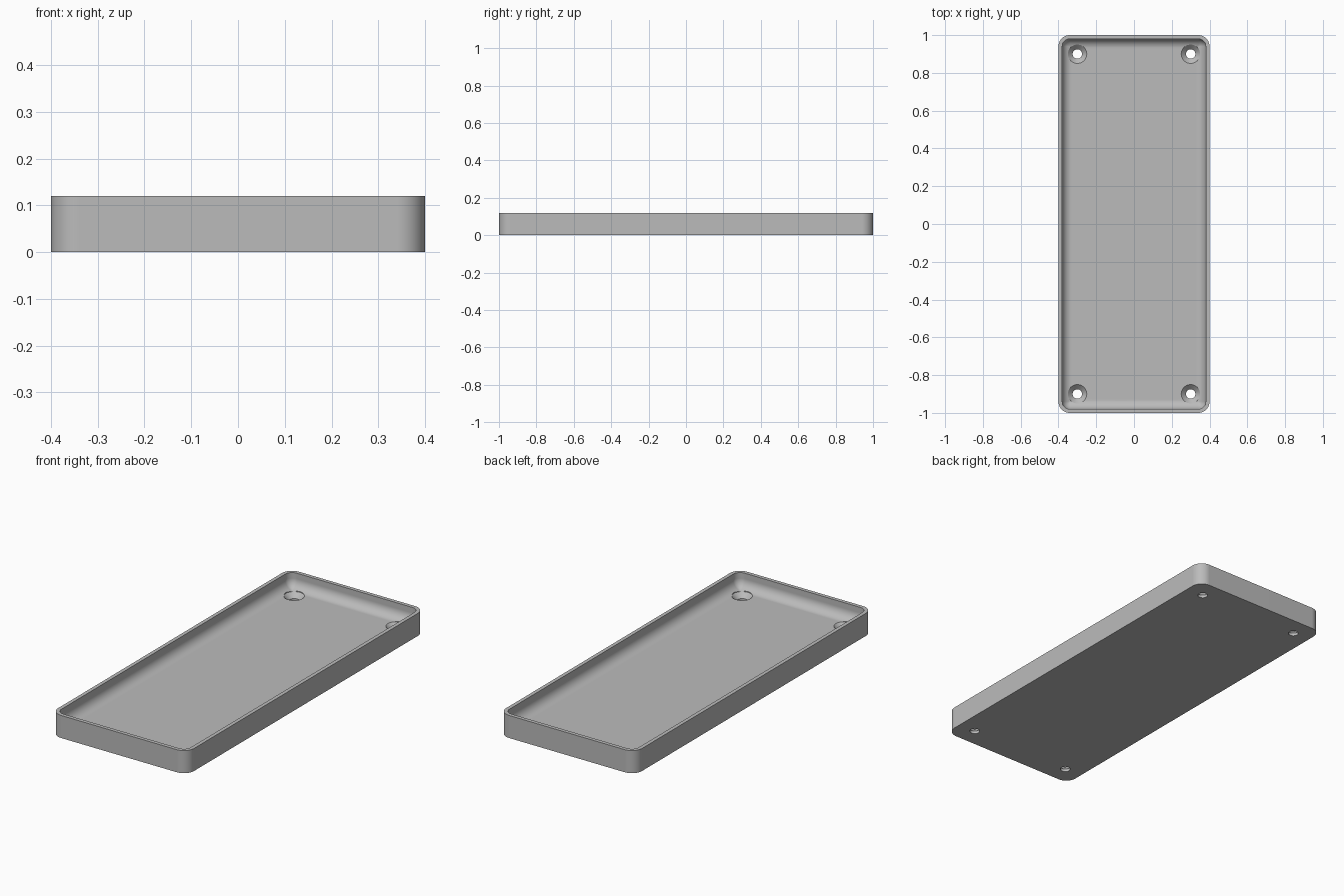
import bpy, bmesh
from math import sin, cos, pi, radians

if "Cube" in bpy.data.objects:
    bpy.data.objects.remove(bpy.data.objects["Cube"])

HALF_X, HALF_Y, HEIGHT = 0.4, 1.0, 0.12
CORNER, WALL, FLOOR, FILLET = 0.06, 0.02, 0.04, 0.05
ARC, STEPS = 12, 10

grey = bpy.data.materials.new("plain grey")
grey.use_nodes = True
colour = (0.5, 0.5, 0.5, 1)
grey.diffuse_color = colour
grey.node_tree.nodes["Principled BSDF"].inputs["Base Color"].default_value = colour


def make_object(name, bm):
    bmesh.ops.remove_doubles(bm, verts=bm.verts, dist=0.0001)
    bmesh.ops.recalc_face_normals(bm, faces=bm.faces)
    mesh = bpy.data.meshes.new(name)
    bm.to_mesh(mesh)
    bm.free()
    mesh.materials.append(grey)
    obj = bpy.data.objects.new(name, mesh)
    bpy.context.collection.objects.link(obj)
    return obj


def rounded_loop(bm, inset, z):
    """Ring of vertices along a rounded rectangle inset from the outline."""
    r = max(CORNER - inset, 0)
    cx, cy = HALF_X - inset - r, HALF_Y - inset - r
    ring = []
    for k, (sx, sy) in enumerate([(1, 1), (-1, 1), (-1, -1), (1, -1)]):
        for i in range(ARC + 1):
            a = (k + i / ARC) * pi / 2
            ring.append(bm.verts.new((sx * cx + r * cos(a), sy * cy + r * sin(a), z)))
    return ring


def circle_loop(bm, x, y, r, z, n=48):
    return [bm.verts.new((x + r * cos(2 * pi * i / n), y + r * sin(2 * pi * i / n), z))
            for i in range(n)]


def skin(bm, rings):
    """Join successive rings with quads and cap both ends."""
    for a, b in zip(rings, rings[1:]):
        for i in range(len(a)):
            j = (i + 1) % len(a)
            bm.faces.new((a[i], a[j], b[j], b[i]))
    bm.faces.new(rings[0])
    bm.faces.new(rings[-1])


# Tray: outer wall, flat rim, inner wall, filleted floor
profile = [(0, 0), (0, HEIGHT), (WALL, HEIGHT)]
for i in range(STEPS + 1):
    a = i / STEPS * pi / 2
    profile.append((WALL + FILLET * (1 - cos(a)), FLOOR + FILLET * (1 - sin(a))))
bm = bmesh.new()
skin(bm, [rounded_loop(bm, inset, z) for inset, z in profile])
tray = make_object("tray", bm)

# Countersunk screw holes in the four corners
bm = bmesh.new()
for x in (-0.3, 0.3):
    for y in (-0.9, 0.9):
        steps = [(0.025, -0.05), (0.025, 0.015), (0.05, FLOOR), (0.05, 0.2)]
        skin(bm, [circle_loop(bm, x, y, r, z) for r, z in steps])
cutter = make_object("screw_hole_cutter", bm)
cutter.hide_render = True

cut = tray.modifiers.new("screw holes", 'BOOLEAN')
cut.operation = 'DIFFERENCE'
cut.object = cutter
cut.solver = 'EXACT'

bpy.ops.object.select_all(action='DESELECT')
tray.select_set(True)
bpy.context.view_layer.objects.active = tray
bpy.ops.object.modifier_apply(modifier=cut.name)
bpy.data.objects.remove(cutter)

# Smooth fillets and corners, flat floor and walls
bpy.ops.object.shade_smooth_by_angle(angle=radians(30))
weighted = tray.modifiers.new("flat faces", 'WEIGHTED_NORMAL')
weighted.keep_sharp = True
